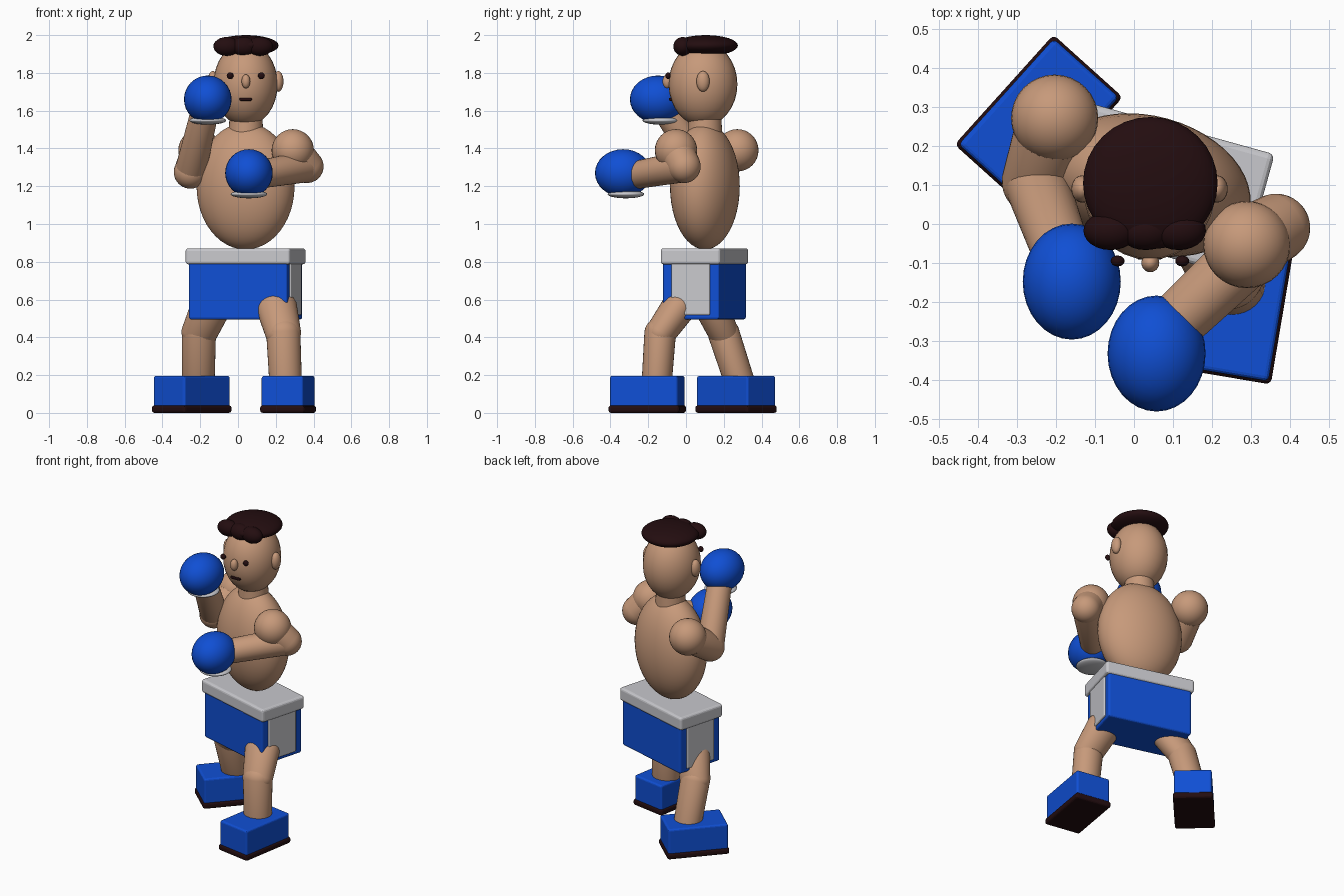
import bpy, bmesh, math
from mathutils import Vector, Matrix

if "Cube" in bpy.data.objects:
    bpy.data.objects.remove(bpy.data.objects["Cube"])


def material(name, rgb):
    m = bpy.data.materials.new(name)
    m.diffuse_color = (*rgb, 1)
    m.use_nodes = True
    m.node_tree.nodes["Principled BSDF"].inputs["Base Color"].default_value = m.diffuse_color
    return m


SKIN = material("skin", (0.57, 0.32, 0.195))
BLUE = material("bright blue", (0.005, 0.078, 0.66))
GREY = material("light grey", (0.58, 0.58, 0.61))
DARK = material("dark brown", (0.017, 0.004, 0.005))


def finish(name, bm, mat, smooth=True):
    bmesh.ops.recalc_face_normals(bm, faces=bm.faces)
    for f in bm.faces:
        f.smooth = smooth
    me = bpy.data.meshes.new(name)
    bm.to_mesh(me)
    bm.free()
    me.materials.append(mat)
    ob = bpy.data.objects.new(name, me)
    bpy.context.collection.objects.link(ob)
    return ob


def ellipsoid(name, loc, radii, mat, yaw=0, segs=32):
    bm = bmesh.new()
    bmesh.ops.create_uvsphere(bm, u_segments=segs, v_segments=segs // 2, radius=1)
    bm.transform(Matrix.Translation(loc) @ Matrix.Rotation(math.radians(yaw), 4, 'Z')
                 @ Matrix.Diagonal((*radii, 1)))
    return finish(name, bm, mat)


def limb(name, a, b, ra, rb, widen=1.0):
    """Tapered capsule from a to b; widen stretches it sideways."""
    a, b = Vector(a), Vector(b)
    bm = bmesh.new()
    bmesh.ops.create_uvsphere(bm, u_segments=32, v_segments=17, radius=1)
    axis = (b - a).normalized()
    side = Vector((1, 0, 0))
    side = (side - axis * side.dot(axis)).normalized()
    deep = axis.cross(side)
    for v in bm.verts:
        c, r = (b, rb) if v.co.z > 0 else (a, ra)
        v.co = c + r * (side * v.co.x * widen + deep * v.co.y + axis * v.co.z)
    return finish(name, bm, SKIN)


def block(name, loc, size, mat, yaw=0, bevel=0.012):
    bm = bmesh.new()
    bmesh.ops.create_cube(bm, size=1)
    bm.transform(Matrix.Diagonal((*size, 1)))
    bmesh.ops.bevel(bm, geom=bm.edges[:], offset=bevel, segments=3, profile=0.5,
                    affect='EDGES')
    bm.transform(Matrix.Translation(loc) @ Matrix.Rotation(math.radians(yaw), 4, 'Z'))
    return finish(name, bm, mat, False)


# Head
HX, HY = 0.04, 0.09
ellipsoid("head", (HX, HY, 1.74), (0.17, 0.182, 0.222), SKIN)
ellipsoid("hair", (HX + 0.002, 0.105, 1.945), (0.173, 0.17, 0.055), DARK)
for i, dx in enumerate((-0.1, -0.01, 0.075)):
    ellipsoid(f"fringe_{i}", (HX + dx, -0.017, 1.94), (0.07, 0.05, 0.05), DARK, segs=24)
for s, side in ((-1, "left"), (1, "right")):
    ellipsoid(f"ear_{side}", (HX + s * 0.173, HY, 1.755), (0.028, 0.035, 0.055), SKIN, segs=24)
    ellipsoid(f"eye_{side}", (HX + 0.001 + s * 0.083, -0.095, 1.785), (0.018, 0.014, 0.018),
              DARK, segs=16)
ellipsoid("nose", (HX + 0.002, -0.1, 1.755), (0.023, 0.024, 0.037), SKIN, segs=24)
block("mouth", (HX, -0.08, 1.66), (0.066, 0.022, 0.015), DARK, bevel=0.005)

# Neck
bm = bmesh.new()
bmesh.ops.create_cone(bm, cap_ends=True, segments=32, radius1=0.092, radius2=0.085, depth=0.14)
bm.transform(Matrix.Translation((0.042, 0.1, 1.54)))
neck = finish("neck", bm, SKIN)
bpy.context.view_layer.objects.active = neck
neck.select_set(True)
bpy.ops.object.shade_smooth_by_angle(angle=math.radians(40))

# Torso and shorts, turned together
YAW = -15.5
ellipsoid("torso", (0.04, 0.1, 1.2), (0.265, 0.177, 0.335), SKIN, YAW, 48)
block("waistband", (0.04, 0.098, 0.829), (0.576, 0.328, 0.085), GREY, YAW, 0.015)
block("shorts", (0.04, 0.098, 0.655), (0.542, 0.31, 0.32), BLUE, YAW)
turn = Matrix.Rotation(math.radians(YAW), 3, 'Z')
for s, side in ((-1, "left"), (1, "right")):
    p = Vector((0.04, 0.098, 0.66)) + turn @ Vector((s * 0.267, 0, 0))
    block(f"side_stripe_{side}", p, (0.026, 0.212, 0.285), GREY, YAW, 0.009)

# Arms: shoulder, upper arm, forearm, glove and cuff
ARMS = {
    "left": ((-0.204, 0.272, 1.39), (-0.252, 0.11, 1.275), (-0.18, -0.09, 1.58),
             (-0.16, -0.148, 1.66)),
    "right": ((0.29, -0.053, 1.39), (0.365, -0.01, 1.305), (0.1, -0.26, 1.26),
              (0.058, -0.333, 1.27)),
}
for side, (shoulder, elbow, wrist, glove) in ARMS.items():
    ellipsoid(f"shoulder_{side}", shoulder, (0.112,) * 3, SKIN)
    limb(f"upper_arm_{side}", shoulder, elbow, 0.095, 0.088)
    limb(f"forearm_{side}", elbow, wrist, 0.084, 0.074)
    ellipsoid(f"glove_{side}", glove, (0.126, 0.149, 0.126), BLUE)
    x, y, z = glove
    ellipsoid(f"cuff_{side}", (x, y + 0.015, z - 0.112), (0.097, 0.097, 0.022), GREY)

# Legs: hip, knee, ankle, then shoe centre and turn
LEGS = {
    "left": ((-0.14, 0.13, 0.57), (-0.207, 0.2, 0.42), (-0.21, 0.285, 0.16),
             (-0.245, 0.265), -42),
    "right": ((0.207, -0.045, 0.55), (0.24, -0.137, 0.42), (0.252, -0.155, 0.16),
              (0.265, -0.205), -9.6),
}
for side, (hip, knee, ankle, (x, y), yaw) in LEGS.items():
    limb(f"thigh_{side}", hip, knee, 0.092, 0.08, 1.18)
    limb(f"shin_{side}", knee, ankle, 0.084, 0.08, 1.08)
    block(f"shoe_{side}", (x, y, 0.112), (0.225, 0.366, 0.168), BLUE, yaw)
    block(f"sole_{side}", (x, y, 0.02), (0.24, 0.38, 0.04), DARK, yaw, 0.014)
